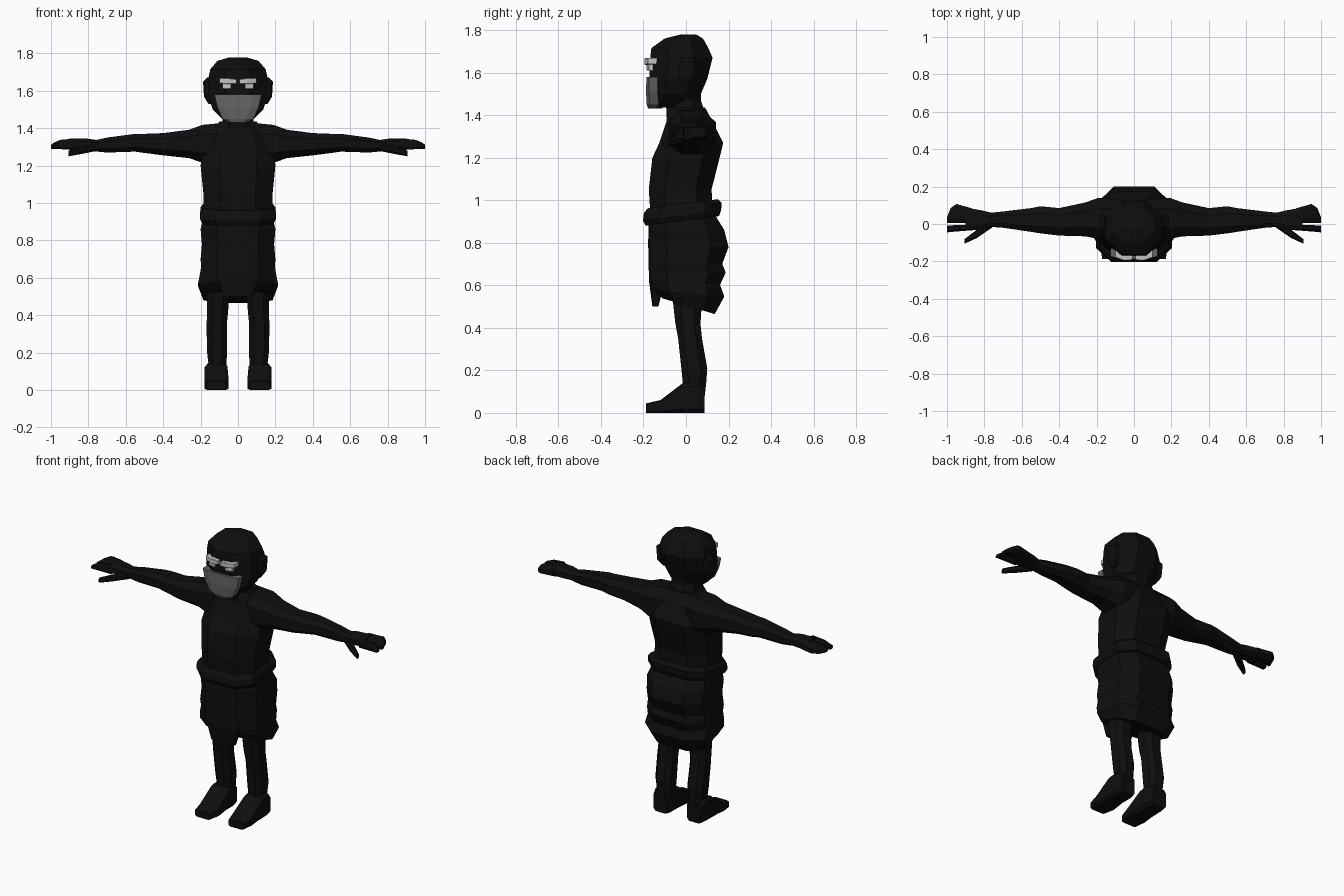
import bpy, bmesh


def material(name, v):
    m = bpy.data.materials.new(name)
    m.diffuse_color = (v, v, v, 1)
    return m


BLACK = material("black cloth", 0.0045)
GREY = material("grey mask", 0.13)
LIGHT = material("light grey", 0.55)


def octagon(a0, a1, b0, b1, c):
    """Rectangle with cut corners; c is the cut as a share of each side."""
    da, db = (a1 - a0) * c, (b1 - b0) * c
    return [(a0 + da, b0), (a1 - da, b0), (a1, b0 + db), (a1, b1 - db),
            (a1 - da, b1), (a0 + da, b1), (a0, b1 - db), (a0, b0 + db)]


def loft(name, axis, rings, cut=0.25, mat=BLACK, side=1):
    """Skin rings (position, a0, a1, b0, b1[, slope along b]) along an axis."""
    bm = bmesh.new()
    loops = []
    for t, a0, a1, b0, b1, *slope in rings:
        k = slope[0] if slope else 0
        row = []
        for a, b in octagon(a0, a1, b0, b1, cut):
            u = t + k * b
            x, y, z = {"x": (u, a, b), "y": (a, u, b), "z": (a, b, u)}[axis]
            row.append(bm.verts.new((x * side, y, z)))
        loops.append(row)
    for r, s in zip(loops, loops[1:]):
        for i in range(8):
            j = (i + 1) % 8
            bm.faces.new((r[i], r[j], s[j], s[i]))
    bm.faces.new(loops[0])
    bm.faces.new(loops[-1])
    bmesh.ops.recalc_face_normals(bm, faces=bm.faces)
    me = bpy.data.meshes.new(name)
    bm.to_mesh(me)
    bm.free()
    me.materials.append(mat)
    ob = bpy.data.objects.new(name, me)
    bpy.context.collection.objects.link(ob)
    return ob


def pair(name, *args, **kw):
    for side, label in ((1, "left"), (-1, "right")):
        loft(f"{label}_{name}", *args, side=side, **kw)


# Torso and neck
loft("torso", "z", [
    (0.90, -.185, .185, -.165, .13), (1.05, -.185, .185, -.175, .12),
    (1.20, -.20, .20, -.158, .158), (1.27, -.19, .19, -.125, .175),
    (1.37, -.16, .16, -.092, .125), (1.435, -.10, .10, -.085, .09)])
loft("neck", "z", [
    (1.38, -.09, .09, -.09, .10), (1.47, -.08, .08, -.095, .07),
    (1.54, -.09, .09, -.10, .07)])

# Head with ears
loft("head", "z", [
    (1.435, -.07, .07, -.172, -.02), (1.50, -.135, .135, -.175, .07),
    (1.57, -.158, .158, -.172, .10), (1.67, -.158, .158, -.168, .125),
    (1.715, -.148, .148, -.163, .105), (1.76, -.11, .11, -.10, .08),
    (1.778, -.05, .05, -.03, .05)], cut=0.29)
pair("ear", "z", [
    (1.53, .13, .158, -.02, .015), (1.57, .14, .182, -.03, .04),
    (1.65, .14, .187, -.03, .045), (1.67, .14, .165, -.02, .03)], cut=0.2)

# Face mask, brows and eyes
loft("face_mask", "z", [
    (1.43, -.05, .05, -.178, -.11), (1.45, -.082, .082, -.185, -.115),
    (1.51, -.11, .11, -.188, -.12), (1.58, -.126, .126, -.186, -.12)],
    cut=0.2, mat=GREY)
pair("brow", "x", [
    (.008, -.193, -.16, 1.638, 1.662), (.05, -.196, -.15, 1.636, 1.668),
    (.10, -.178, -.13, 1.64, 1.668)], cut=0.08, mat=LIGHT)
pair("eye", "x", [
    (.037, -.185, -.15, 1.61, 1.642), (.082, -.175, -.13, 1.61, 1.642)],
    cut=0.08, mat=LIGHT)

# Waist sash, tilted up at the back
loft("sash", "z", [
    (.905, -.19, .19, -.19, .155, .13), (.93, -.203, .203, -.202, .165, .13),
    (.965, -.20, .20, -.198, .168, .13), (.985, -.185, .185, -.18, .15, .13)],
    cut=0.2)

# Skirt with cloth folds, hem lower at the back
loft("skirt", "z", [
    (.94, -.18, .18, -.165, .13), (.86, -.20, .20, -.17, .18),
    (.78, -.193, .193, -.17, .20), (.70, -.20, .20, -.168, .17),
    (.66, -.197, .197, -.167, .187), (.61, -.205, .205, -.16, .16, -.05),
    (.565, -.213, .213, -.15, .18, -.1), (.505, -.185, .185, -.11, .135, -.3)],
    cut=0.22)
loft("front_flap", "z", [
    (.90, -.07, .07, -.175, -.10), (.80, -.10, .10, -.178, -.10),
    (.62, -.11, .11, -.174, -.10), (.50, -.08, .08, -.158, -.13)], cut=0.15)

# Legs and feet
pair("leg", "z", [
    (.08, .065, .16, -.01, .088), (.14, .062, .158, -.015, .095),
    (.21, .058, .166, -.022, .10), (.35, .06, .168, -.037, .075),
    (.42, .053, .165, -.05, .068), (.60, .04, .17, -.07, .08)])
pair("foot", "y", [
    (-.187, .065, .17, 0, .045), (-.12, .05, .18, 0, .06),
    (-.015, .056, .178, 0, .14), (.055, .056, .175, 0, .145),
    (.088, .07, .165, 0, .12)], cut=0.13)

# Arms, from the shoulder to the wrist
pair("arm", "x", [
    (.06, -.07, .13, 1.20, 1.43), (.19, -.08, .14, 1.215, 1.418),
    (.26, -.066, .115, 1.24, 1.392), (.40, -.062, .085, 1.255, 1.374),
    (.50, -.05, .095, 1.268, 1.37), (.55, -.042, .085, 1.275, 1.37),
    (.70, -.02, .067, 1.27, 1.35), (.77, -.015, .06, 1.277, 1.335)])

# Hands
pair("palm", "x", [
    (.74, -.012, .055, 1.28, 1.335), (.81, -.03, .072, 1.28, 1.345),
    (.90, -.036, .088, 1.285, 1.345)])
pair("outer_fingers", "x", [
    (.87, .005, .085, 1.285, 1.345), (.95, .006, .107, 1.29, 1.338),
    (.98, .006, .085, 1.29, 1.325), (1.0, .006, .035, 1.29, 1.312)])
pair("inner_fingers", "x", [
    (.87, -.034, -.003, 1.285, 1.345), (.95, -.04, -.006, 1.288, 1.335),
    (1.0, -.045, -.008, 1.29, 1.312)])
pair("thumb", "x", [
    (.76, -.02, .02, 1.278, 1.315), (.84, -.075, -.03, 1.262, 1.30),
    (.905, -.105, -.08, 1.25, 1.28)])
